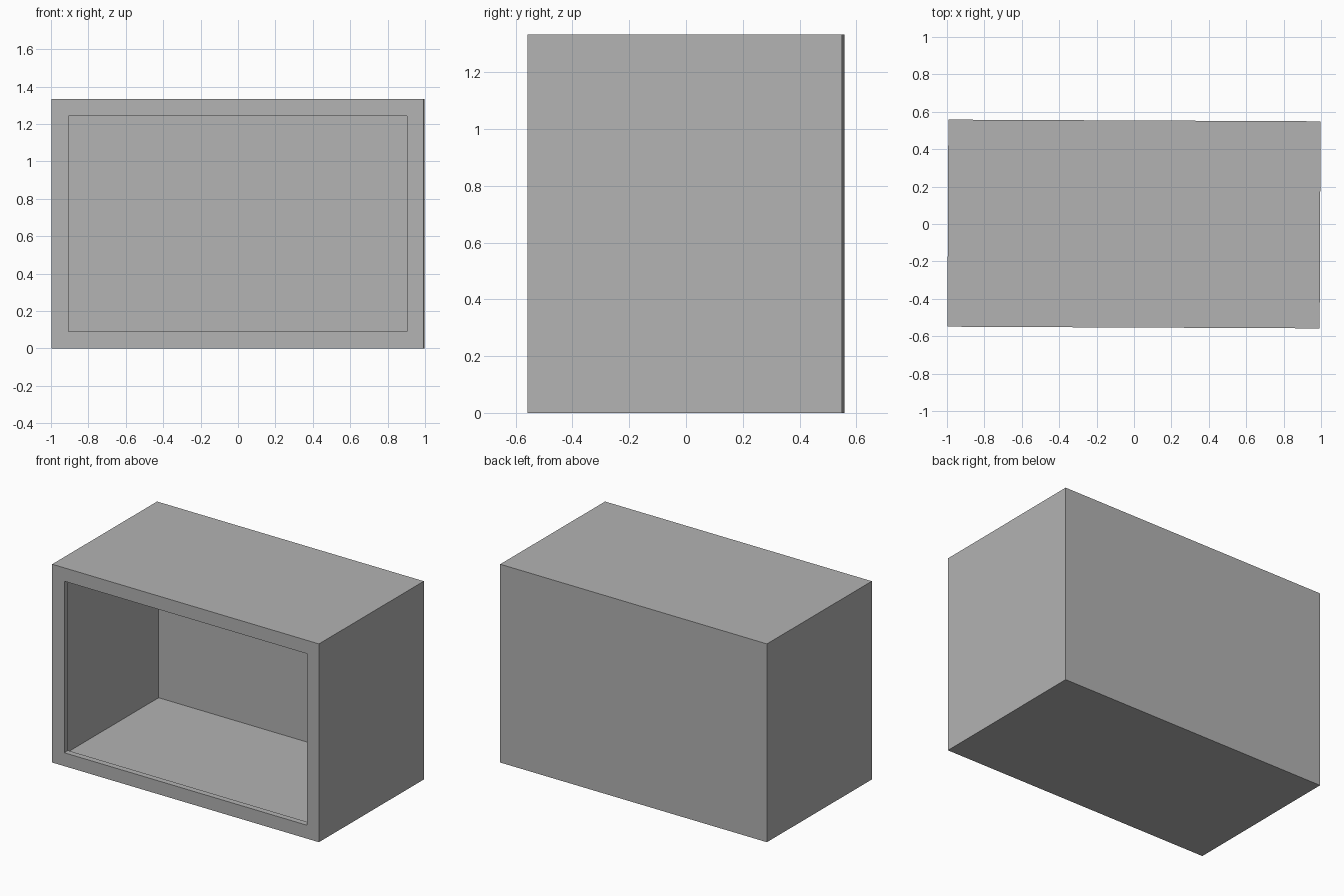
import bpy
import bmesh
from mathutils import Matrix, Vector

cube = bpy.data.objects.get("Cube")
if cube:
    bpy.data.objects.remove(cube, do_unlink=True)

WIDTH, DEPTH, HEIGHT = 1.99, 1.107, 1.333
WALL, RIM = 0.04, 0.09      # panel thickness, visible width of the front frame
TURN = -0.0045              # the cabinet stands very slightly turned

grey = bpy.data.materials.new("plain_grey")
grey.use_nodes = True
colour = (0.45, 0.45, 0.45, 1)
grey.diffuse_color = colour
grey.node_tree.nodes["Principled BSDF"].inputs["Base Color"].default_value = colour


def add_box(bm, low, high):
    """Add a box between two corners and return its faces."""
    low, high = Vector(low), Vector(high)
    place = Matrix.Translation((low + high) / 2) @ Matrix.Diagonal((*(high - low), 1))
    verts = bmesh.ops.create_cube(bm, size=1, matrix=place)["verts"]
    return {f for v in verts for f in v.link_faces}


def front_loop(faces):
    """Find the front face and return its vertices in order."""
    face = min(faces, key=lambda f: f.calc_center_median().y)
    return face, list(face.verts)


def match(verts, others):
    """Pair each corner with the other loop's corner on the same side."""
    mid = HEIGHT / 2
    return [next(o for o in others if o.co.x * v.co.x > 0
                 and (o.co.z - mid) * (v.co.z - mid) > 0) for v in verts]


def bridge(bm, a, b):
    for i in range(4):
        j = (i + 1) % 4
        bm.faces.new((a[i], a[j], b[j], b[i]))


x, y = WIDTH / 2, DEPTH / 2
bm = bmesh.new()

# Outer shell, inner room and front opening
outer = add_box(bm, (-x, -y, 0), (x, y, HEIGHT))
room = add_box(bm, (-x + WALL, -y + WALL, WALL), (x - WALL, y - WALL, HEIGHT - WALL))
outer_face, outer_loop = front_loop(outer)
room_face, room_loop = front_loop(room)
bmesh.ops.delete(bm, geom=[outer_face, room_face], context='FACES_ONLY')

# Front frame with its lip overhanging the room
lip = []
for level in (-y, -y + WALL):
    lip.append([bm.verts.new((v.co.x - (RIM if v.co.x > 0 else -RIM), level,
                              RIM if v.co.z < HEIGHT / 2 else HEIGHT - RIM))
                for v in outer_loop])
bridge(bm, outer_loop, lip[0])
bridge(bm, lip[0], lip[1])
bridge(bm, lip[1], match(lip[1], room_loop))

bmesh.ops.recalc_face_normals(bm, faces=bm.faces[:])
bmesh.ops.rotate(bm, verts=bm.verts[:], cent=(0, 0, 0),
                 matrix=Matrix.Rotation(TURN, 3, 'Z'))

mesh = bpy.data.meshes.new("open_cabinet")
bm.to_mesh(mesh)
bm.free()
mesh.materials.append(grey)
cabinet = bpy.data.objects.new("open_cabinet", mesh)
bpy.context.collection.objects.link(cabinet)
